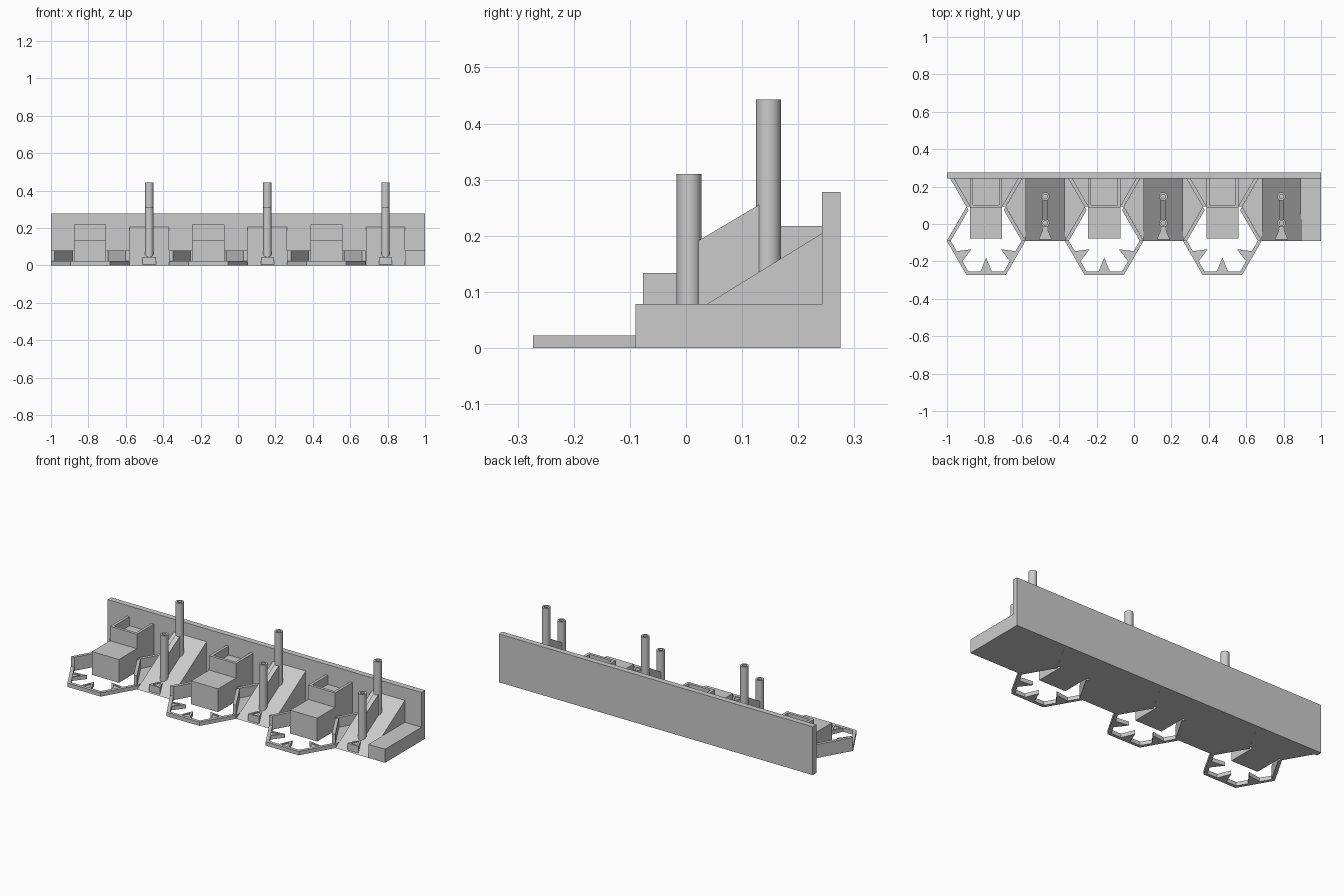
import bpy, bmesh, math
from mathutils import Vector

if "Cube" in bpy.data.objects:
    bpy.data.objects.remove(bpy.data.objects["Cube"])

R = 0.2105             # hexagon cell radius
AP = R * math.sqrt(3) / 2
PITCH = 3 * R
BACK = 0.245
Y0 = -0.09             # centre line of the front cells


def finish(name, bm):
    bmesh.ops.recalc_face_normals(bm, faces=bm.faces)
    me = bpy.data.meshes.new(name)
    bm.to_mesh(me)
    bm.free()
    ob = bpy.data.objects.new(name, me)
    bpy.context.collection.objects.link(ob)
    return ob


def extrude(bm, pts, vec):
    f = bm.faces.new([bm.verts.new(p) for p in pts])
    r = bmesh.ops.extrude_face_region(bm, geom=[f], use_keep_orig=True)
    bmesh.ops.translate(bm, vec=vec, verts=[v for v in r['geom'] if isinstance(v, bmesh.types.BMVert)])


def plate(bm, pts, z0, z1):
    extrude(bm, [(x, y, z0) for x, y in pts], (0, 0, z1 - z0))


def box(bm, x0, x1, y0, y1, z0, z1):
    plate(bm, [(x0, y0), (x1, y0), (x1, y1), (x0, y1)], z0, z1)


def slab(bm, x0, x1, yz):
    extrude(bm, [(x0, y, z) for y, z in yz], (x1 - x0, 0, 0))


def hexpt(cx, cy, i, r):
    a = math.radians(60 * i)
    return (cx + r * math.cos(a), cy + r * math.sin(a))


def hex_edge(bm, cx, cy, i, z, t=0.021):
    plate(bm, [hexpt(cx, cy, i, R), hexpt(cx, cy, i + 1, R),
               hexpt(cx, cy, i + 1, R - t), hexpt(cx, cy, i, R - t)], 0, z)


def tooth(bm, cx, cy, ang, z):
    # triangular tooth with a shallow inset, pointing at the cell centre
    d = Vector((math.cos(ang), math.sin(ang)))
    s = Vector((-d.y, d.x))
    c = Vector((cx, cy))
    tri = lambda r0, r1, w: [c + d * r1 - s * w, c + d * r1 + s * w, c + d * r0]
    outer = tri(AP - 0.092, AP - 0.008, 0.035)
    inner = tri(AP - 0.066, AP - 0.018, 0.02)
    plate(bm, outer, 0, z - 0.005)
    for k in range(3):
        n = (k + 1) % 3
        plate(bm, [outer[k], outer[n], inner[n], inner[k]], z - 0.005, z)


def post(name, x, y, z0, z1, r=0.0222, hole=0.012, n=32):
    # round post with a blind hole in its top
    bm = bmesh.new()
    prof = [(r, z0), (r, z1), (hole, z1), (hole, z1 - 0.06)]
    rings = [[bm.verts.new((x + q * math.cos(2 * math.pi * k / n),
                            y + q * math.sin(2 * math.pi * k / n), z)) for k in range(n)] for q, z in prof]
    for a, b in zip(rings, rings[1:]):
        for k in range(n):
            bm.faces.new((a[k], a[(k + 1) % n], b[(k + 1) % n], b[k]))
    bm.faces.new(rings[0])
    bm.faces.new(rings[-1])
    ob = finish(name, bm)
    bpy.context.view_layer.objects.active = ob
    ob.select_set(True)
    bpy.ops.object.shade_smooth_by_angle(angle=math.radians(35))
    ob.select_set(False)


# back wall and right end block
bm = bmesh.new()
box(bm, -1, 1, 0.242, 0.275, 0, 0.278)
finish("back_wall", bm)
bm = bmesh.new()
box(bm, 0.893, 1, Y0, BACK, 0, 0.078)
finish("end_block", bm)

for m in range(3):
    cx = -0.7905 + m * PITCH       # open cell with stepped box
    rx = -0.4745 + m * PITCH       # ramp cell with posts

    # open cell frame: low front edges, tall rear edges
    bm = bmesh.new()
    for i in (3, 4, 5):
        hex_edge(bm, cx, Y0, i, 0.022)
        tooth(bm, cx, Y0, math.radians(60 * i + 30), 0.022)
    for i in (0, 2):
        hex_edge(bm, cx, Y0, i, 0.078)
    finish("cell_frame", bm)

    # rear half cell: low floor with tall slanted sides
    bm = bmesh.new()
    cy = Y0 + 2 * AP
    fl = lambda y: R / 2 + (y - (Y0 + AP)) / math.sqrt(3)
    a, b = Y0 + AP, BACK
    plate(bm, [(cx - fl(a), a), (cx + fl(a), a), (cx + fl(b), b), (cx - fl(b), b)], 0, 0.022)
    for s in (-1, 1):
        plate(bm, [(cx + s * fl(a), a), (cx + s * fl(b), b),
                   (cx + s * (fl(b) - 0.022), b), (cx + s * (fl(a) - 0.022), a)], 0, 0.078)
    finish("rear_cell", bm)

    # stepped box with a pocket in its upper step
    bm = bmesh.new()
    x0, x1 = cx - 0.086, cx + 0.086
    box(bm, x0, x1, -0.077, 0.086, 0, 0.134)
    box(bm, x0, x1, 0.086, BACK, 0, 0.165)
    box(bm, x0, x0 + 0.016, 0.086, BACK, 0.165, 0.217)
    box(bm, x1 - 0.016, x1, 0.086, BACK, 0.165, 0.217)
    box(bm, x0 + 0.016, x1 - 0.016, 0.086, 0.102, 0.165, 0.217)
    finish("stepped_box", bm)

    # ramp with low side wings
    bm = bmesh.new()
    slab(bm, rx - 0.105, rx + 0.105, [(Y0, 0), (BACK, 0), (BACK, 0.206)])
    finish("ramp", bm)
    bm = bmesh.new()
    for s in (-1, 1):
        if m == 2 and s == 1:
            continue
        plate(bm, [(rx + s * 0.105, Y0), (rx + s * R, Y0 + AP), (rx + s * 0.105, Y0 + 2 * AP)], 0, 0.022)
    finish("ramp_wings", bm)
    bm = bmesh.new()
    tooth(bm, rx, Y0 + AP, math.radians(-90), 0.045)
    finish("ramp_tooth", bm)

    # posts and the fin joining them
    post("front_post", rx, 0.0055, 0.03, 0.31)
    post("rear_post", rx, 0.147, 0.11, 0.443)
    bm = bmesh.new()
    slab(bm, rx - 0.014, rx + 0.014, [(0.02, 0.05), (0.133, 0.12), (0.133, 0.257), (0.02, 0.19)])
    finish("post_fin", bm)
